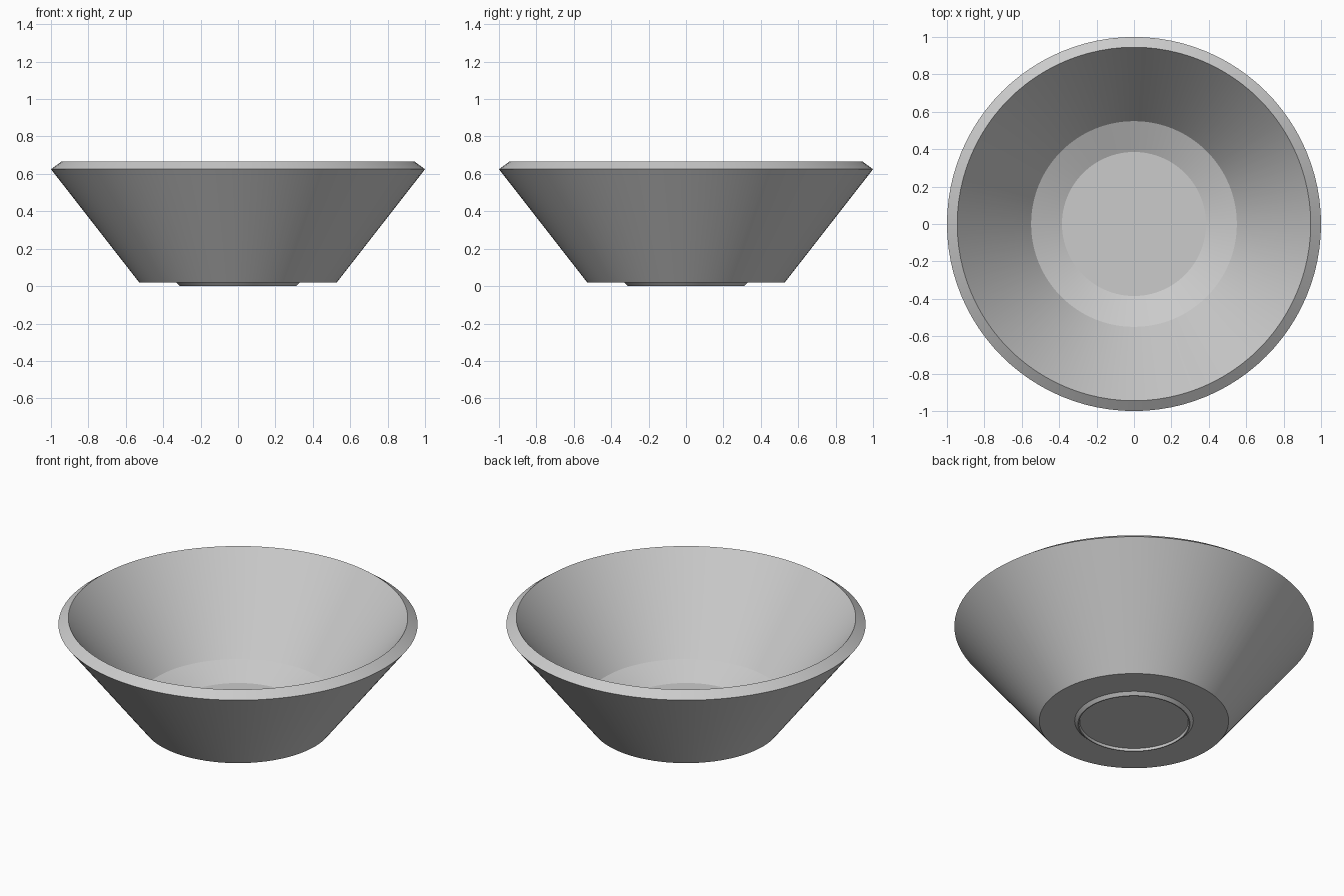
import bpy
import bmesh
import math

SIDES = 96

cube = bpy.data.objects.get("Cube")
if cube:
    bpy.data.objects.remove(cube, do_unlink=True)

grey = bpy.data.materials.new("light_grey")
grey.use_nodes = True
colour = (0.6, 0.6, 0.6, 1)
grey.diffuse_color = colour
grey.node_tree.nodes["Principled BSDF"].inputs["Base Color"].default_value = colour


def lathe(name, profile):
    """Revolve (radius, height) points, starting and ending on the axis."""
    bm = bmesh.new()
    verts = [bm.verts.new((r, 0, z)) for r, z in profile]
    edges = [bm.edges.new(pair) for pair in zip(verts, verts[1:])]
    bmesh.ops.spin(bm, geom=verts + edges, cent=(0, 0, 0), axis=(0, 0, 1),
                   angle=math.tau, steps=SIDES, use_duplicate=False)
    bmesh.ops.remove_doubles(bm, verts=bm.verts, dist=0.0005)
    bmesh.ops.recalc_face_normals(bm, faces=bm.faces)
    mesh = bpy.data.meshes.new(name)
    bm.to_mesh(mesh)
    bm.free()
    mesh.materials.append(grey)
    obj = bpy.data.objects.new(name, mesh)
    bpy.context.collection.objects.link(obj)
    bpy.ops.object.select_all(action="DESELECT")
    obj.select_set(True)
    bpy.context.view_layer.objects.active = obj
    bpy.ops.object.shade_smooth_by_angle(angle=math.radians(15))
    return obj


# Bowl: recessed foot, outer wall, bevelled rim, inner wall, sloped floor edge
lathe("bowl", [
    (0, 0.015), (0.302, 0.015), (0.306, 0),     # foot recess
    (0.312, 0), (0.33, 0.018), (0.527, 0.018),  # foot ring and base
    (1, 0.625), (0.945, 0.665),                 # outer wall and rim
    (0.55, 0.155), (0.385, 0.085), (0, 0.085),  # inner wall and floor
])
